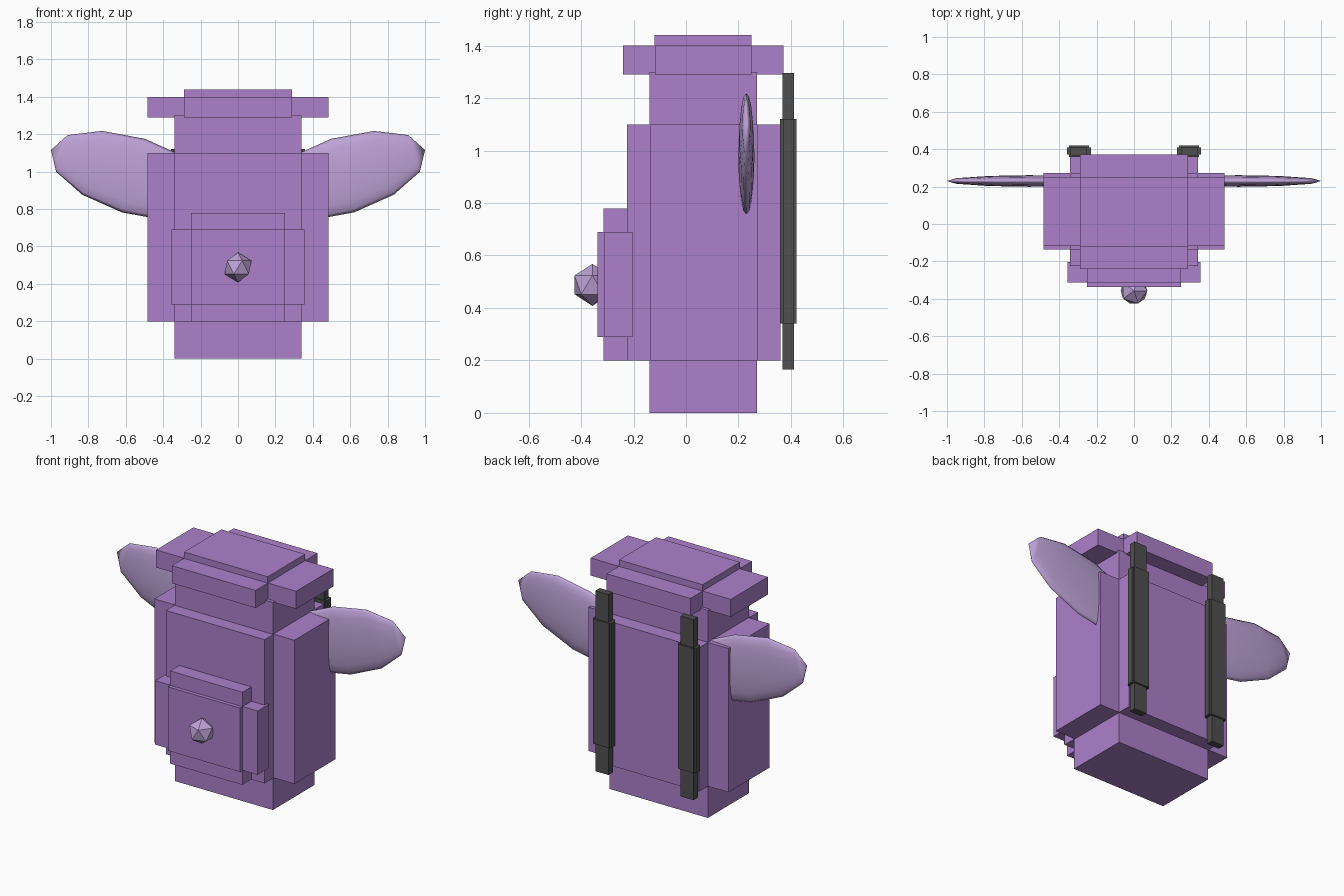
import bpy
from math import radians
from mathutils import Matrix

if "Cube" in bpy.data.objects:
    bpy.data.objects.remove(bpy.data.objects["Cube"], do_unlink=True)


def material(name, rgb):
    m = bpy.data.materials.new(name)
    m.use_nodes = True
    colour = (*rgb, 1)
    m.diffuse_color = colour
    m.node_tree.nodes["Principled BSDF"].inputs["Base Color"].default_value = colour
    return m


purple = material("purple cloth", (0.413, 0.216, 0.597))
lavender = material("pale lavender", (0.515, 0.366, 0.679))
charcoal = material("charcoal strap", (0.08, 0.08, 0.083))


def box(name, x, y, z, mat):
    """Box from (min, max) ranges along each axis."""
    bpy.ops.mesh.primitive_cube_add(size=1)
    ob = bpy.context.object
    ob.name = name
    size = Matrix.Diagonal([r[1] - r[0] for r in (x, y, z)] + [1])
    centre = Matrix.Translation([sum(r) / 2 for r in (x, y, z)])
    ob.data.transform(centre @ size)
    ob.data.materials.append(mat)
    return ob


def wide(half):
    return (-half, half)


# Bag body: a tall core with side and front/back padding
box("body_core", wide(0.34), (-0.14, 0.27), (0, 1.30), purple)
box("body_sides", wide(0.485), (-0.135, 0.272), (0.2, 1.1), purple)
box("body_front_back", wide(0.342), (-0.225, 0.36), (0.2, 1.1), purple)

# Lid flap
box("lid_sides", wide(0.485), (-0.118, 0.25), (1.29, 1.40), purple)
box("lid_front_back", wide(0.29), (-0.24, 0.372), (1.29, 1.40), purple)
box("lid_top", wide(0.29), (-0.12, 0.25), (1.29, 1.44), purple)

# Front pocket
box("pocket_sides", wide(0.355), (-0.312, -0.203), (0.29, 0.69), purple)
box("pocket_tall", wide(0.25), (-0.314, -0.203), (0.2, 0.78), purple)
box("pocket_front", wide(0.25), (-0.338, -0.203), (0.29, 0.69), purple)

# Faceted pocket button
bpy.ops.mesh.primitive_ico_sphere_add(subdivisions=1, radius=0.08, location=(0, -0.357, 0.488))
button = bpy.context.object
button.name = "pocket_button"
button.data.materials.append(lavender)

for side, label in ((1, "left"), (-1, "right")):
    # Shoulder strap: thin webbing through a padded middle
    def across(a, b):
        return tuple(sorted((side * a, side * b)))

    box(label + "_strap_webbing", across(0.25, 0.34), (0.367, 0.411), (0.165, 1.295), charcoal)
    box(label + "_strap_pad", across(0.24, 0.348), (0.359, 0.421), (0.34, 1.12), charcoal)
    box(label + "_strap_pad_edge", across(0.23, 0.358), (0.372, 0.409), (0.34, 1.12), charcoal)

    # Flattened wing with its pole at the tip
    bpy.ops.mesh.primitive_uv_sphere_add(segments=16, ring_count=6, radius=1)
    wing = bpy.context.object
    wing.name = label + "_wing"
    wing.data.transform(
        Matrix.Translation((side * 0.56, 0.23, 0.979))
        @ Matrix.Rotation(radians(-17.2 * side), 4, "Y")
        @ Matrix.Diagonal((0.461, 0.031, 0.206, 1))
        @ Matrix.Rotation(radians(90 * side), 4, "Y")
    )
    wing.data.materials.append(lavender)
    bpy.ops.object.shade_smooth()
